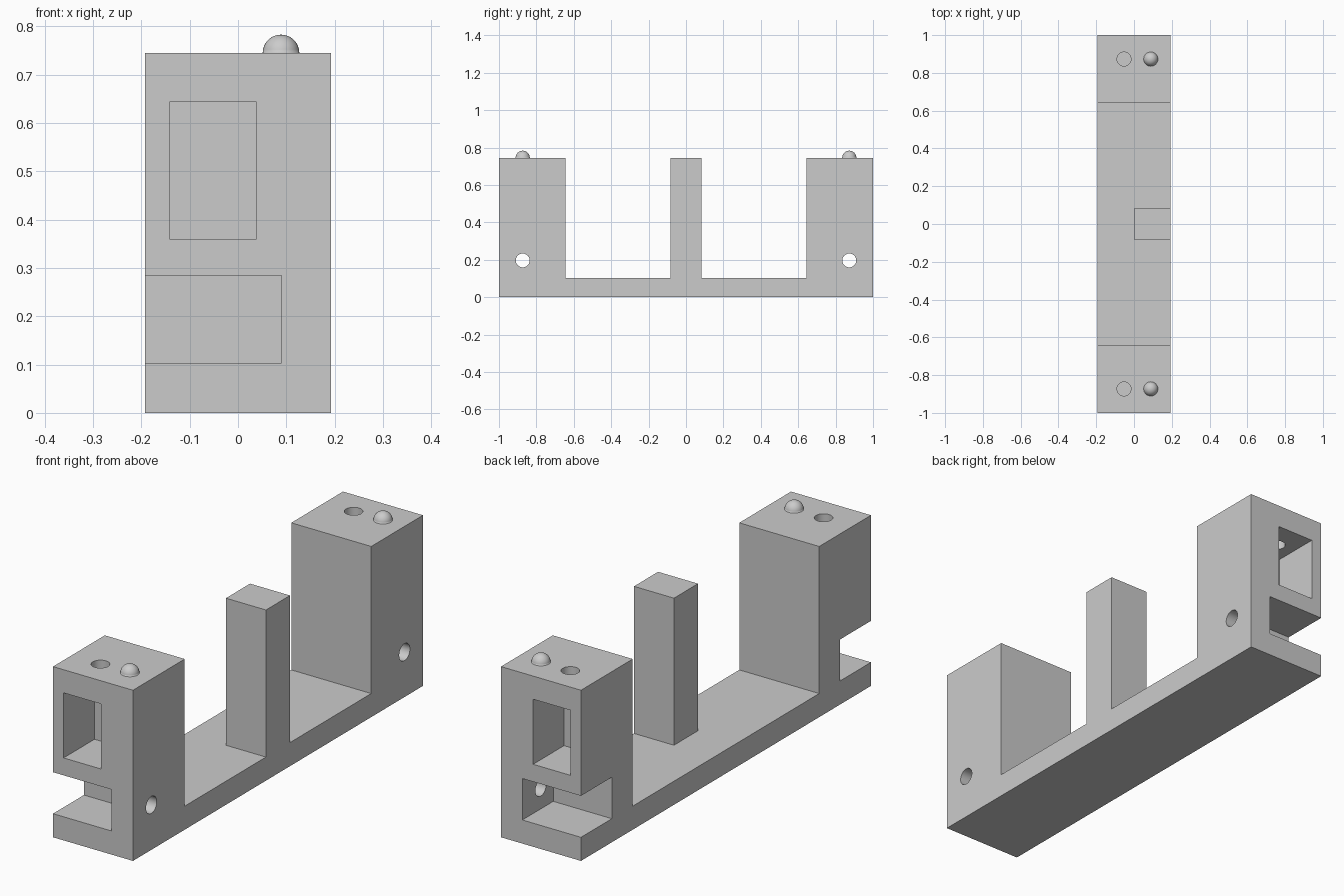
import bpy
import bmesh
import math
from mathutils import Matrix

cube = bpy.data.objects.get("Cube")
if cube:
    bpy.data.objects.remove(cube, do_unlink=True)

# Main dimensions
HALF_W, HALF_L = 0.193, 1.0
DECK, TOP = 0.103, 0.745
BLOCK_IN = 0.643        # inner face of the end blocks
PIN_Y, PIN_R = 0.873, 0.037
CUT_Y = 0.787           # depth reached by pockets and notches
OVER = 0.05             # overshoot of cutters past the surface

grey = bpy.data.materials.new("plain_grey")
grey.use_nodes = True
colour = (0.6, 0.6, 0.6, 1)
grey.diffuse_color = colour
grey.node_tree.nodes["Principled BSDF"].inputs["Base Color"].default_value = colour


def make_object(name, bm):
    bmesh.ops.recalc_face_normals(bm, faces=bm.faces)
    mesh = bpy.data.meshes.new(name)
    bm.to_mesh(mesh)
    bm.free()
    mesh.materials.append(grey)
    obj = bpy.data.objects.new(name, mesh)
    bpy.context.collection.objects.link(obj)
    return obj


def box(name, xs, ys, zs):
    bm = bmesh.new()
    bmesh.ops.create_cube(bm, size=1)
    for v in bm.verts:
        for i, (lo, hi) in enumerate((xs, ys, zs)):
            v.co[i] = lo if v.co[i] < 0 else hi
    return make_object(name, bm)


def rod(name, centre, length, axis):
    bm = bmesh.new()
    turn = Matrix.Rotation(math.pi / 2, 4, "Y") if axis == "X" else Matrix()
    bmesh.ops.create_cone(bm, cap_ends=True, segments=48, radius1=PIN_R,
                          radius2=PIN_R, depth=length,
                          matrix=Matrix.Translation(centre) @ turn)
    return make_object(name, bm)


def combine(target, tool, operation):
    mod = target.modifiers.new(tool.name, "BOOLEAN")
    mod.operation = operation
    mod.solver = "EXACT"
    mod.object = tool
    bpy.context.view_layer.objects.active = target
    bpy.ops.object.modifier_apply(modifier=mod.name)
    bpy.data.objects.remove(tool, do_unlink=True)


# Deck and both end blocks as one extruded side profile
half = [(HALF_L, 0), (HALF_L, TOP), (BLOCK_IN, TOP), (BLOCK_IN, DECK)]
profile = half + [(-y, z) for y, z in reversed(half)]
bm = bmesh.new()
side = bm.faces.new([bm.verts.new((-HALF_W, y, z)) for y, z in profile])
extruded = bmesh.ops.extrude_face_region(bm, geom=[side])["geom"]
bmesh.ops.translate(bm, vec=(2 * HALF_W, 0, 0),
                    verts=[g for g in extruded if isinstance(g, bmesh.types.BMVert)])
body = make_object("cradle_body", bm)

# Narrow post in the middle of the deck
post = box("middle_post", (0, HALF_W), (-0.083, 0.083), (DECK / 2, TOP))
combine(body, post, "UNION")

for sign, end in ((-1, "front"), (1, "back")):
    span = sorted((sign * CUT_Y, sign * (HALF_L + OVER)))
    # Rectangular pocket, and the notch open to one side
    cutters = [
        box(end + "_pocket", (-0.142, 0.038), span, (0.36, 0.644)),
        box(end + "_notch", (-HALF_W - OVER, 0.09), span, (DECK, 0.284)),
        # Socket through the top into the pocket, and hole through the side wall
        rod(end + "_socket", (-0.053, sign * PIN_Y, TOP - 0.05), 0.2, "Z"),
        rod(end + "_side_hole", (0.14, sign * PIN_Y, 0.196), 0.2, "X"),
    ]
    for cutter in cutters:
        combine(body, cutter, "DIFFERENCE")

    # Rounded locating stud on top
    bm = bmesh.new()
    bmesh.ops.create_uvsphere(bm, u_segments=32, v_segments=16, radius=PIN_R + 0.001)
    bmesh.ops.bisect_plane(bm, geom=bm.verts[:] + bm.edges[:] + bm.faces[:],
                           plane_co=(0, 0, 0), plane_no=(0, 0, 1), clear_inner=True)
    bmesh.ops.translate(bm, verts=bm.verts, vec=(0.089, sign * PIN_Y, TOP))
    stud = make_object(end + "_stud", bm)
    for poly in stud.data.polygons:
        poly.use_smooth = True

# Smooth hole walls, crisp corners
bpy.ops.object.select_all(action="DESELECT")
body.select_set(True)
bpy.context.view_layer.objects.active = body
bpy.ops.object.shade_smooth_by_angle(angle=math.radians(30))
